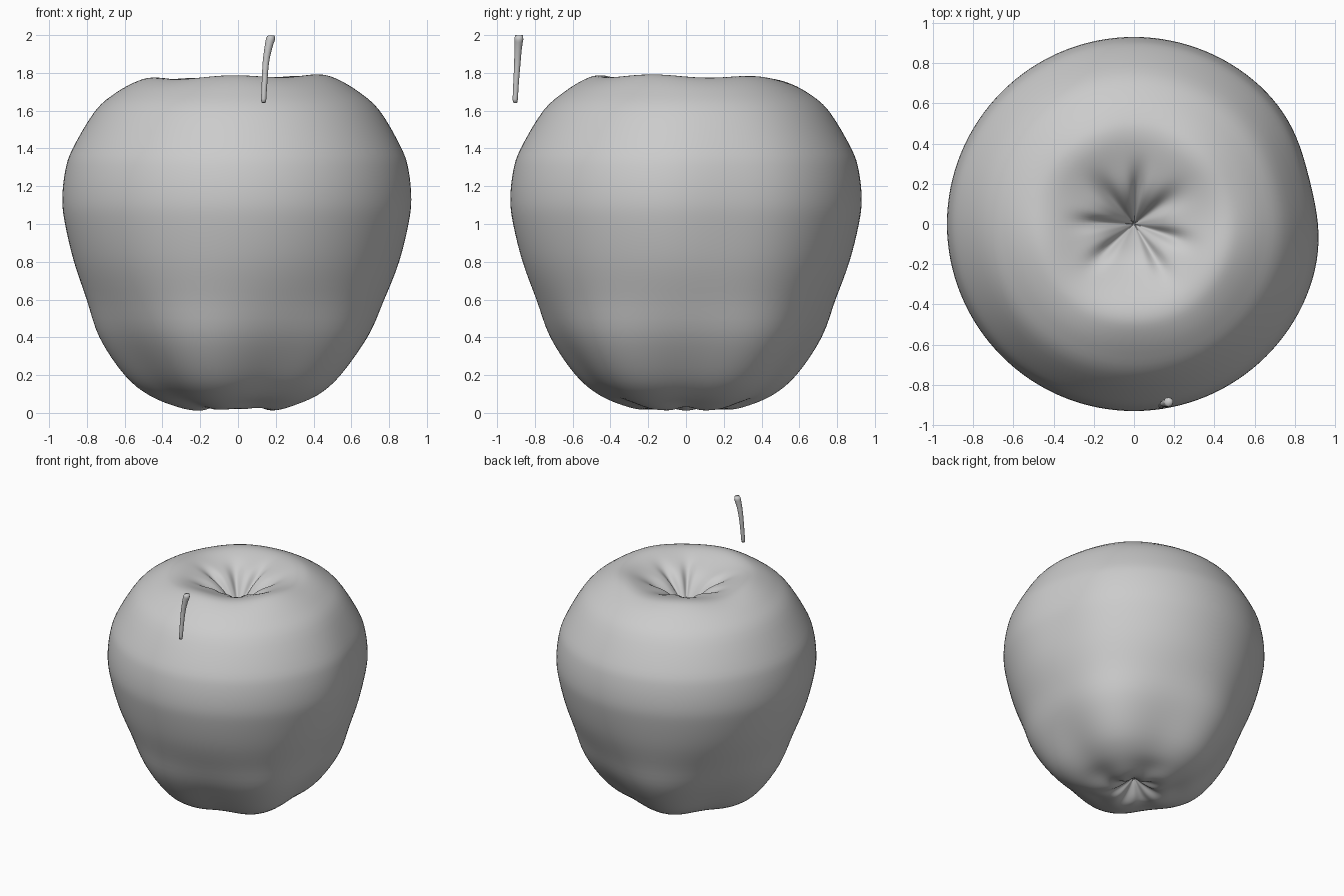
import bpy, bmesh
from math import sin, cos, pi, radians, exp, atan2
from mathutils import Vector

cube = bpy.data.objects.get("Cube")
if cube:
    bpy.data.objects.remove(cube)


def material(name, rgb):
    m = bpy.data.materials.new(name)
    m.use_nodes = True
    m.diffuse_color = (*rgb, 1)
    m.node_tree.nodes["Principled BSDF"].inputs["Base Color"].default_value = (*rgb, 1)
    return m


grey = material("plain grey", (0.6, 0.6, 0.6))


def finish(bm, name):
    bmesh.ops.recalc_face_normals(bm, faces=bm.faces)
    mesh = bpy.data.meshes.new(name)
    bm.to_mesh(mesh)
    bm.free()
    mesh.materials.append(grey)
    for p in mesh.polygons:
        p.use_smooth = True
    ob = bpy.data.objects.new(name, mesh)
    bpy.context.collection.objects.link(ob)
    return ob


def spline(points, steps):
    """Catmull-Rom curve through the points."""
    pts = [Vector(p) for p in points]
    pts = [2 * pts[0] - pts[1]] + pts + [2 * pts[-1] - pts[-2]]
    out = []
    for a, b, c, d in zip(pts, pts[1:], pts[2:], pts[3:]):
        for i in range(steps):
            t = i / steps
            out.append(0.5 * (2 * b + (c - a) * t + (2 * a - 5 * b + 4 * c - d) * t * t
                              + (3 * b - a - 3 * c + d) * t ** 3))
    return out + [pts[-2]]


def bump(v, centre, width):
    return exp(-((v - centre) / width) ** 2)


def angle_gap(a, degrees):
    d = a - radians(degrees)
    return atan2(sin(d), cos(d))


def skin(bm, rings):
    """Bridge rings of vertices and close both ends with fans."""
    for lower, upper in zip(rings, rings[1:]):
        n = len(lower)
        for i in range(n):
            j = (i + 1) % n
            bm.faces.new((lower[i], lower[j], upper[j], upper[i]))
    for ring in (rings[0], rings[-1]):
        mid = sum((v.co for v in ring), Vector()) / len(ring)
        tip = bm.verts.new(mid)
        for i in range(len(ring)):
            bm.faces.new((ring[i], ring[(i + 1) % len(ring)], tip))


# Fruit body: turned profile with five soft lobes and creased hollows
PROFILE = [(0.004, 0.13), (0.06, 0.08), (0.13, 0.03), (0.2, 0.012), (0.3, 0.03),
           (0.44, 0.09), (0.57, 0.2), (0.71, 0.4), (0.79, 0.6), (0.865, 0.8),
           (0.915, 1.0), (0.93, 1.13), (0.915, 1.28), (0.875, 1.4), (0.755, 1.6),
           (0.64, 1.7), (0.53, 1.76), (0.45, 1.775), (0.36, 1.755), (0.25, 1.705),
           (0.15, 1.64), (0.07, 1.56), (0.004, 1.47)]
CREASES = [(85, 9), (35, 14), (-18, 10), (-58, 9), (-137, 10), (178, 9), (130, 12)]
SEGMENTS = 128


def body_point(r, z, a):
    lobe = cos(5 * (a - pi))
    outer = min(1, r / 0.5)
    radius = r + outer * lobe * 0.03 * bump(z, 0.2, 0.4)
    radius -= outer * 0.03 * bump(angle_gap(a, 14), 0, 0.3) * bump(z, 1.1, 0.5)
    if z > 1.3:
        crease = sum(bump(angle_gap(a, d), 0, radians(w)) for d, w in CREASES)
        z -= 0.045 * (crease - 0.5) * bump(r, 0.17, 0.11)
        z += bump(r, 0.45, 0.15) * (0.01 * cos(a + 0.6) + 0.007 * cos(5 * a + 2))
    elif z < 0.3:
        z += 0.01 * (1 + cos(7 * a)) * bump(r, 0.13, 0.08)
        z += 0.01 * (1 - lobe) * bump(r, 0.3, 0.12)
    return radius * cos(a), radius * sin(a), max(z, 0)


bm = bmesh.new()
rings = [[bm.verts.new(body_point(p.x, p.y, 2 * pi * i / SEGMENTS)) for i in range(SEGMENTS)]
         for p in spline([(r, z, 0) for r, z in PROFILE], 4)]
skin(bm, rings)
finish(bm, "fruit_body")

# Stalk: bent tapering tube standing off the front of the fruit
PATH = [(0.135, -0.905, 1.642), (0.14, -0.9, 1.74), (0.147, -0.893, 1.85),
        (0.16, -0.889, 1.93), (0.175, -0.884, 1.992)]
bm = bmesh.new()
path = spline(PATH, 5)
rings = []
for k, p in enumerate(path):
    t = k / (len(path) - 1)
    along = (path[min(k + 1, len(path) - 1)] - path[max(k - 1, 0)]).normalized()
    side = along.cross(Vector((0, 1, 0))).normalized()
    other = along.cross(side)
    size = 0.014 + 0.011 * t * t
    if k in (0, len(path) - 1):
        size *= 0.8
    rings.append([bm.verts.new(p + size * (side * cos(2 * pi * i / 16) + other * sin(2 * pi * i / 16)))
                  for i in range(16)])
# Square off the upper end so it stays level
for v in rings[-1]:
    v.co.z = 2.0 - 0.2 * abs(v.co.x - path[-1].x)
skin(bm, rings)
finish(bm, "stalk")
